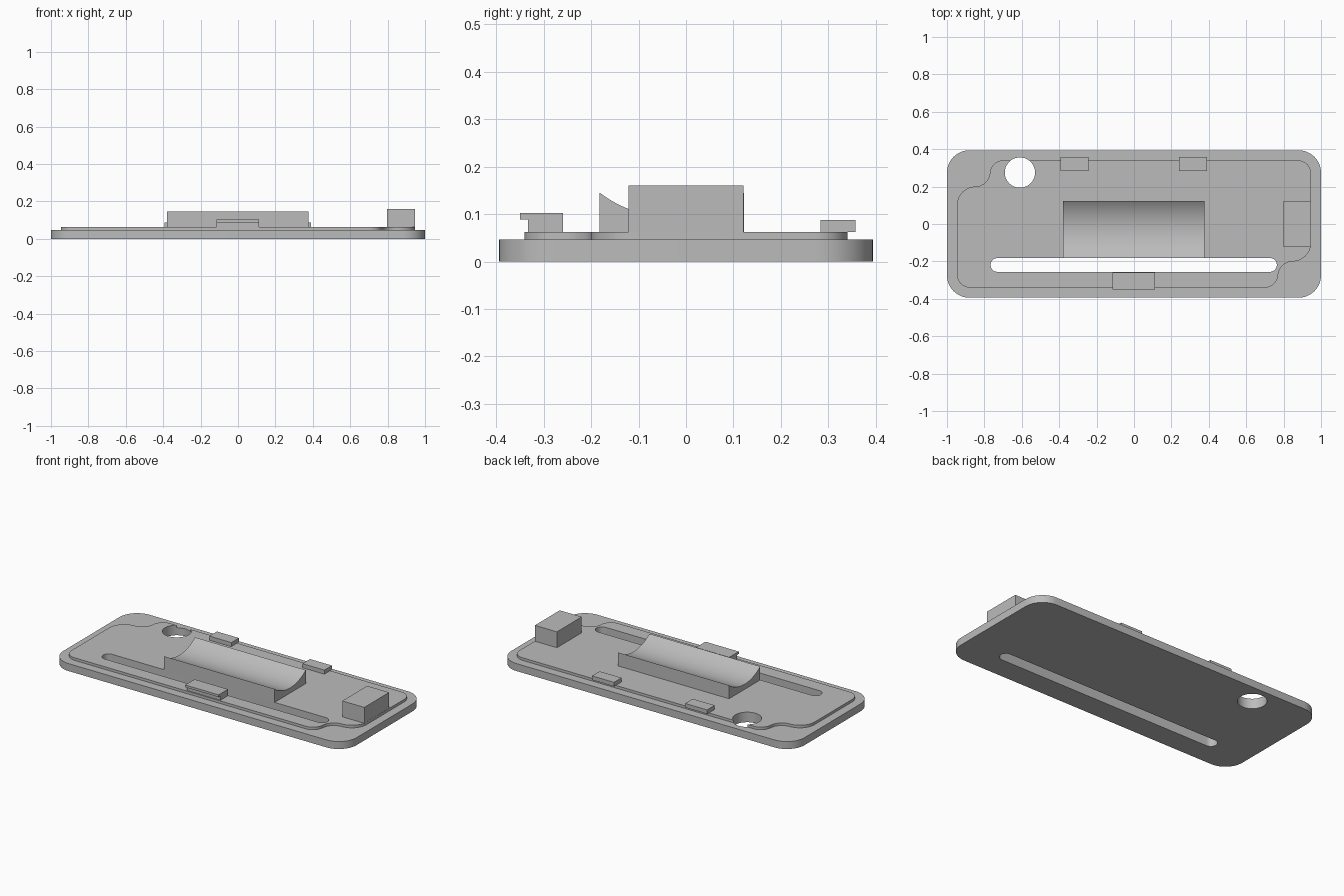
import bpy, bmesh
from math import sin, cos, radians, pi, sqrt, asin

cube = bpy.data.objects.get("Cube")
if cube:
    bpy.data.objects.remove(cube, do_unlink=True)

grey = bpy.data.materials.new("plain grey")
grey.use_nodes = True
COLOUR = (0.5, 0.5, 0.5, 1)
grey.diffuse_color = COLOUR
grey.node_tree.nodes["Principled BSDF"].inputs["Base Color"].default_value = COLOUR


def arc(cx, cy, r, start, end, steps=12):
    angles = [radians(start + (end - start) * i / steps) for i in range(steps + 1)]
    return [(cx + r * cos(a), cy + r * sin(a)) for a in angles]


def half_turn(points):
    return points + [(-x, -y) for x, y in points]


def prism(name, points, low, high, axis="z"):
    """Extrude a closed outline along z, or a (y, z) section along x."""
    place = (lambda p: (p[0], p[1], low)) if axis == "z" else (lambda p: (low, p[0], p[1]))
    step = (0, 0, high - low) if axis == "z" else (high - low, 0, 0)
    bm = bmesh.new()
    face = bm.faces.new([bm.verts.new(place(p)) for p in points])
    out = bmesh.ops.extrude_face_region(bm, geom=[face], use_keep_orig=True)
    bmesh.ops.translate(bm, vec=step, verts=[g for g in out["geom"] if isinstance(g, bmesh.types.BMVert)])
    bmesh.ops.remove_doubles(bm, verts=bm.verts, dist=1e-5)
    bmesh.ops.recalc_face_normals(bm, faces=bm.faces)
    mesh = bpy.data.meshes.new(name)
    bm.to_mesh(mesh)
    bm.free()
    mesh.materials.append(grey)
    obj = bpy.data.objects.new(name, mesh)
    bpy.context.collection.objects.link(obj)
    return obj


def block(name, x0, x1, y0, y1, z0, z1):
    return prism(name, [(x0, y0), (x1, y0), (x1, y1), (x0, y1)], z0, z1)


BASE_TOP, LIP_TOP = 0.046, 0.062

# Rounded base plate
base = prism("base_plate", half_turn(arc(-0.88, -0.274, 0.12, 270, 180)
                                     + arc(-0.88, 0.274, 0.12, 180, 90)), 0, BASE_TOP)

# Raised lip with a notch at two opposite corners
lip_half = (arc(-0.877, -0.27, 0.07, 270, 180) + arc(-0.847, 0.1, 0.1, 180, 90)
            + arc(-0.85, 0.28, 0.08, -90, 0) + arc(-0.70, 0.27, 0.07, 180, 90))
lip = prism("raised_lip", half_turn(lip_half), BASE_TOP, LIP_TOP)

# Round hole and long slot through both plates
hole = prism("hole_cutter", arc(-0.61, 0.275, 0.081, 0, 352.5, 47), -0.1, 0.2)
slot = prism("slot_cutter", arc(-0.73, -0.219, 0.037, 270, 90)
             + arc(0.727, -0.219, 0.037, 90, -90), -0.1, 0.2)
for plate in (base, lip):
    for cutter in (hole, slot):
        mod = plate.modifiers.new(cutter.name, "BOOLEAN")
        mod.operation = "DIFFERENCE"
        mod.solver = "EXACT"
        mod.object = cutter
        bpy.context.view_layer.objects.active = plate
        bpy.ops.object.modifier_apply(modifier=mod.name)
for cutter in (hole, slot):
    bpy.data.objects.remove(cutter, do_unlink=True)

# Cradle with a hollow cylindrical top
y_front, y_back, rim, radius = -0.182, 0.122, 0.145, 0.25
half = (y_back - y_front) / 2
spread = asin(half / radius) * 180 / pi
hollow = arc((y_front + y_back) / 2, rim + sqrt(radius ** 2 - half ** 2), radius,
             270 - spread, 270 + spread, 24)
cradle = prism("cradle", hollow + [(y_back, LIP_TOP), (y_front, LIP_TOP)], -0.379, 0.377, "x")

# End block, back tabs and hooked front clip
block("end_block", 0.796, 0.946, -0.121, 0.121, LIP_TOP, 0.16)
for side, x in (("right", -0.319), ("left", 0.316)):
    block(side + "_back_tab", x - 0.075, x + 0.075, 0.283, 0.357, LIP_TOP, 0.087)
prism("front_clip", [(-0.259, LIP_TOP), (-0.259, 0.102), (-0.35, 0.102),
                     (-0.35, 0.088), (-0.333, 0.088), (-0.333, LIP_TOP)], -0.115, 0.113, "x")

# Smooth the curved walls, keep edges sharp
bpy.ops.object.select_all(action="DESELECT")
for obj in (base, lip, cradle):
    obj.select_set(True)
bpy.context.view_layer.objects.active = base
bpy.ops.object.shade_smooth_by_angle(angle=radians(30))
